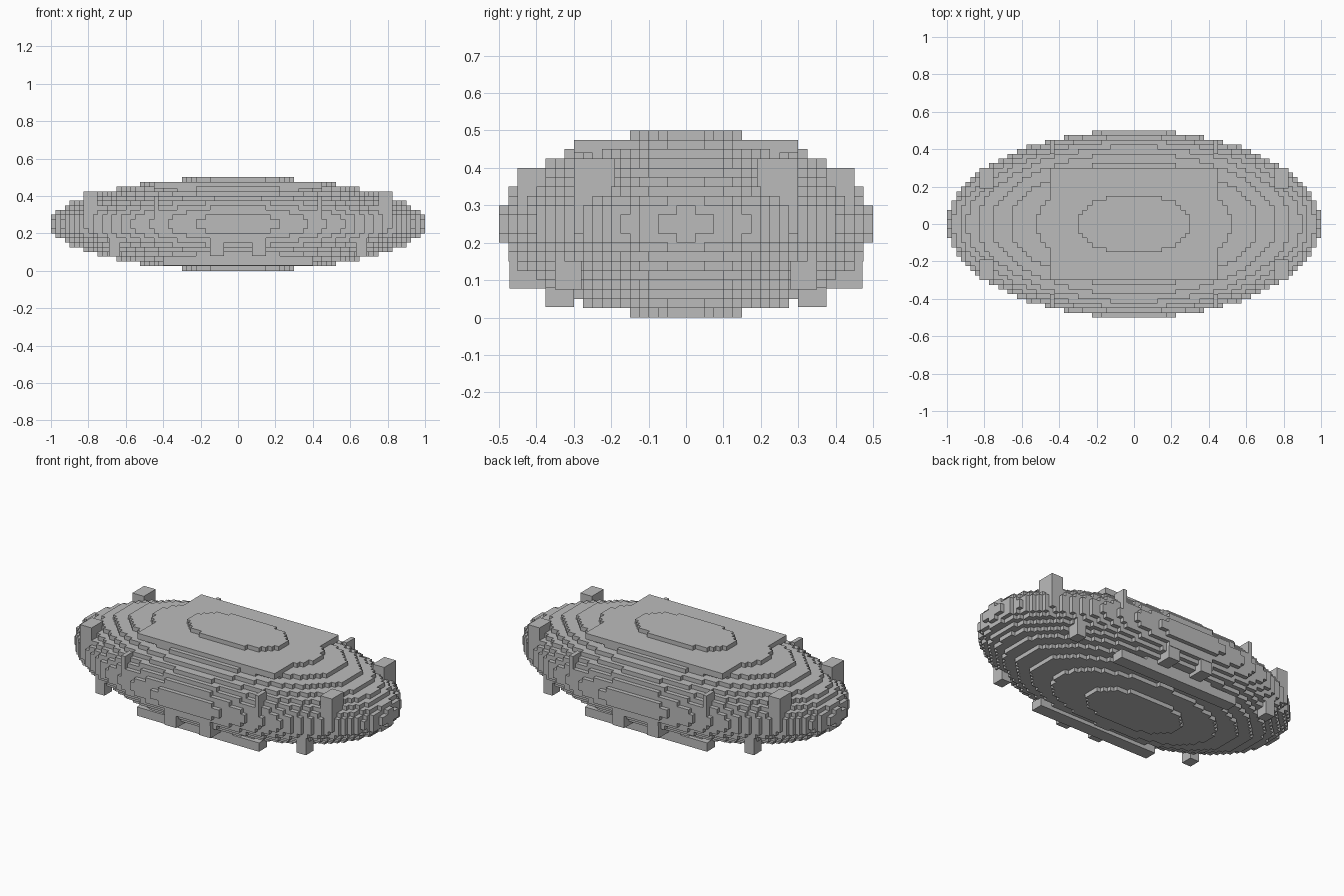
import bpy
import bmesh
import math

cube = bpy.data.objects.get("Cube")
if cube:
    bpy.data.objects.remove(cube, do_unlink=True)

U = 0.025                 # block size
RX, RY, RZ = 1.0, 0.5, 0.25

grey = bpy.data.materials.new("mid grey")
grey.use_nodes = True
colour = (0.5, 0.5, 0.5, 1)
grey.diffuse_color = colour
grey.node_tree.nodes["Principled BSDF"].inputs["Base Color"].default_value = colour


def finish(name, bm):
    bmesh.ops.recalc_face_normals(bm, faces=bm.faces)
    mesh = bpy.data.meshes.new(name)
    bm.to_mesh(mesh)
    bm.free()
    mesh.materials.append(grey)
    obj = bpy.data.objects.new(name, mesh)
    bpy.context.collection.objects.link(obj)
    return obj


def row_half_width(y, dz):
    """Half length in x of the block row centred on y, snapped to the blocks."""
    rest = 1 - (y / RY) ** 2 - (dz / RZ) ** 2
    if rest <= 0:
        return 0.0
    return math.floor(RX * math.sqrt(rest) / U + 0.5) * U


def layer_outline(dz):
    """Stepped oval outline of one horizontal layer."""
    quarter = []
    for j in range(20):
        w = row_half_width((j + 0.5) * U, dz)
        if w == 0:
            break
        for point in ((w, j * U), (w, (j + 1) * U)):
            if len(quarter) > 1 and quarter[-1][0] == quarter[-2][0] == w:
                quarter.pop()
            if not quarter or quarter[-1] != point:
                quarter.append(point)
    quarter = [p for p in quarter if p[1] > 0]
    right = [(x, -y) for x, y in reversed(quarter)] + quarter
    return right + [(-x, -y) for x, y in right]


# Stepped oval body, one prism per layer
bm = bmesh.new()
for k in range(20):
    z = k * U
    outline = layer_outline(abs(z + U / 2 - RZ))
    face = bm.faces.new([bm.verts.new((x, y, z)) for x, y in outline])
    top = bmesh.ops.extrude_face_region(bm, geom=[face], use_keep_orig=True)
    verts = [g for g in top["geom"] if isinstance(g, bmesh.types.BMVert)]
    bmesh.ops.translate(bm, verts=verts, vec=(0, 0, U))
finish("stepped_body", bm)


def box(name, xs, ys, zs, mirror_x=False, mirror_y=False):
    """Block between bounds, repeated across the chosen planes."""
    bm = bmesh.new()
    for sx in ((1, -1) if mirror_x else (1,)):
        for sy in ((1, -1) if mirror_y else (1,)):
            made = bmesh.ops.create_cube(bm, size=1)
            for v in made["verts"]:
                v.co.x = sx * xs[v.co.x > 0]
                v.co.y = sy * ys[v.co.y > 0]
                v.co.z = zs[v.co.z > 0]
    return finish(name, bm)


# Flat deck on top
box("top_deck", (-0.45, 0.45), (-0.3, 0.3), (0.44, 0.475))
# Long rails under both sides
box("lower_rails", (-0.4, 0.4), (0.3, 0.375), (0.028, 0.08), mirror_y=True)
# Paired brackets above the rails
box("side_brackets", (0.075, 0.15), (0.375, 0.472), (0.078, 0.18), True, True)
# Thin upright fins along the sides
box("side_fins", (0.425, 0.45), (0.375, 0.45), (0.28, 0.4), True, True)
# Tall corner posts
box("corner_posts", (0.75, 0.825), (0.19, 0.3), (0.25, 0.425), True, True)
# Small corner feet
box("corner_feet", (0.63, 0.69), (0.28, 0.35), (0.075, 0.2), True, True)
